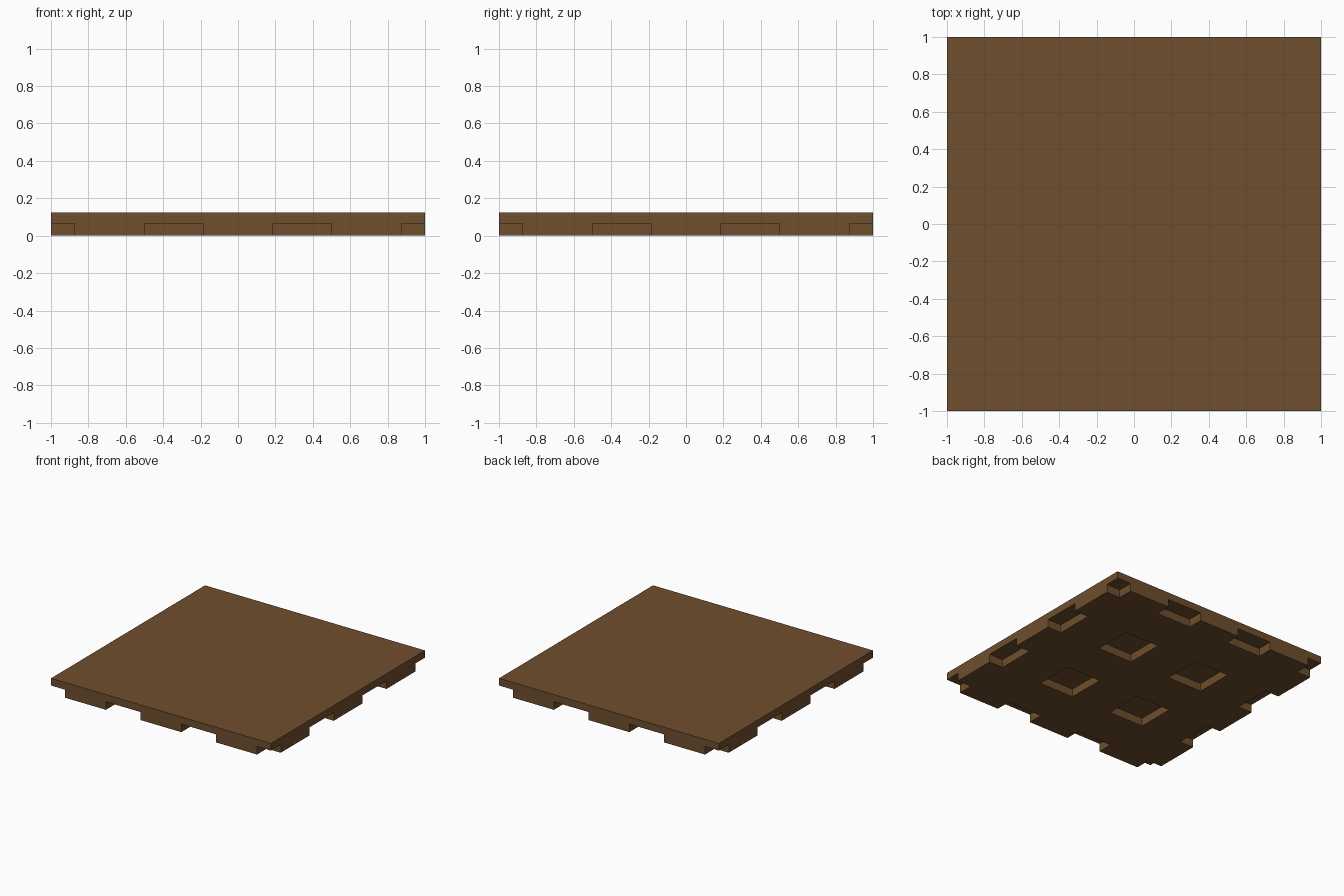
import bpy, bmesh
from mathutils import Matrix, Vector

if "Cube" in bpy.data.objects:
    bpy.data.objects.remove(bpy.data.objects["Cube"])

TOP, RECESS = 0.125, 0.066
# Spans of the recesses along x and y (outer ones run past the rim)
SPANS = [(-1.1, -0.873), (-0.5, -0.185), (0.185, 0.5), (0.873, 1.1)]

wood = bpy.data.materials.new("brown_wood")
wood.diffuse_color = (0.158, 0.077, 0.026, 1)
wood.use_nodes = True
wood.node_tree.nodes["Principled BSDF"].inputs["Base Color"].default_value = wood.diffuse_color


def boxes(name, bounds):
    """One object made of axis-aligned boxes given as (low, high) corners."""
    bm = bmesh.new()
    for lo, hi in bounds:
        lo, hi = Vector(lo), Vector(hi)
        mat = Matrix.Translation((lo + hi) / 2) @ Matrix.Diagonal((*(hi - lo), 1))
        bmesh.ops.create_cube(bm, size=1, matrix=mat)
    mesh = bpy.data.meshes.new(name)
    bm.to_mesh(mesh)
    bm.free()
    mesh.materials.append(wood)
    obj = bpy.data.objects.new(name, mesh)
    bpy.context.collection.objects.link(obj)
    return obj


# Square floor tile
tile = boxes("floor_tile", [((-1, -1, 0), (1, 1, TOP))])

# Grid of recesses pressed into the underside, open at the rim and corners
cutter = boxes("recess_cutter", [((x0, y0, -0.1), (x1, y1, RECESS))
                                 for x0, x1 in SPANS for y0, y1 in SPANS])
cutter.hide_render = True
cut = tile.modifiers.new("underside_recesses", 'BOOLEAN')
cut.operation = 'DIFFERENCE'
cut.solver = 'EXACT'
cut.object = cutter

# Apply the cut and drop the helper
bpy.context.view_layer.objects.active = tile
tile.select_set(True)
bpy.ops.object.modifier_apply(modifier=cut.name)
bpy.data.objects.remove(cutter)
